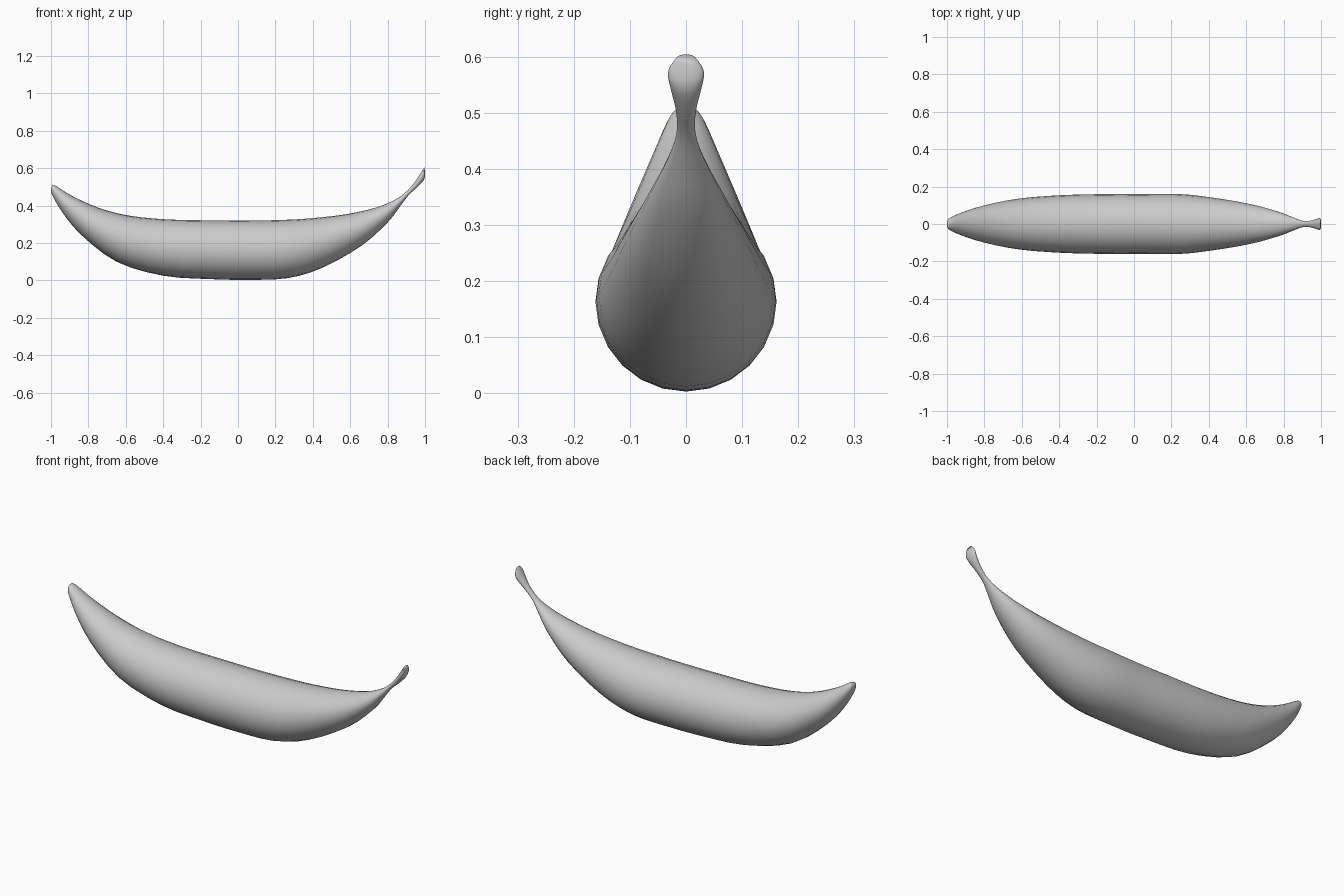
import bpy, bmesh, math
from mathutils import Vector

# Cross-sections: upper x, z / lower x, z / half width in y
SECTIONS = [
    (-0.992, 0.512, -1.000, 0.485, 0.020),
    (-0.970, 0.503, -0.993, 0.455, 0.034),
    (-0.880, 0.448, -0.940, 0.365, 0.065),
    (-0.740, 0.386, -0.840, 0.245, 0.102),
    (-0.580, 0.346, -0.650, 0.100, 0.136),
    (-0.380, 0.326, -0.400, 0.025, 0.154),
    (-0.150, 0.321, -0.150, 0.007, 0.160),
    (0.050, 0.320, 0.050, 0.003, 0.160),
    (0.230, 0.323, 0.265, 0.012, 0.160),
    (0.390, 0.332, 0.450, 0.067, 0.141),
    (0.580, 0.354, 0.660, 0.185, 0.107),
    (0.740, 0.390, 0.800, 0.310, 0.066),
    (0.840, 0.432, 0.870, 0.400, 0.033),
    (0.895, 0.470, 0.912, 0.455, 0.017),
    (0.935, 0.513, 0.955, 0.495, 0.018),
    (0.967, 0.558, 0.990, 0.532, 0.028),
    (0.986, 0.588, 1.000, 0.556, 0.032),
    (0.997, 0.604, 1.000, 0.580, 0.020),
]
SIDES, STEPS = 24, 3


def smooth_path(rows, steps):
    """Catmull-Rom interpolation through the sections."""
    pts = [Vector(r) for r in rows]
    pts = [pts[0]] + pts + [pts[-1]]
    out = []
    for a, b, c, d in zip(pts, pts[1:], pts[2:], pts[3:]):
        for k in range(steps):
            t = k / steps
            out.append(0.5 * (2 * b + (c - a) * t + (2 * a - 5 * b + 4 * c - d) * t**2
                              + (3 * b - a - 3 * c + d) * t**3))
    return out + [pts[-1]]


# Banana: one skinned body from blossom tip to stem
bm = bmesh.new()
rings = []
for ux, uz, lx, lz, w in smooth_path(SECTIONS, STEPS):
    upper, lower = Vector((ux, 0, uz)), Vector((lx, 0, lz))
    mid, half = (upper + lower) / 2, (upper - lower) / 2
    rings.append([bm.verts.new(mid + half * math.cos(a) + Vector((0, w * math.sin(a), 0)))
                  for a in (2 * math.pi * i / SIDES for i in range(SIDES))])
for r, s in zip(rings, rings[1:]):
    for i in range(SIDES):
        j = (i + 1) % SIDES
        bm.faces.new((r[i], r[j], s[j], s[i]))
bm.faces.new(rings[0])
bm.faces.new(rings[-1])
bmesh.ops.recalc_face_normals(bm, faces=bm.faces)

mesh = bpy.data.meshes.new("banana")
bm.to_mesh(mesh)
bm.free()
mesh.shade_smooth()
banana = bpy.data.objects.new("banana", mesh)
bpy.context.collection.objects.link(banana)
